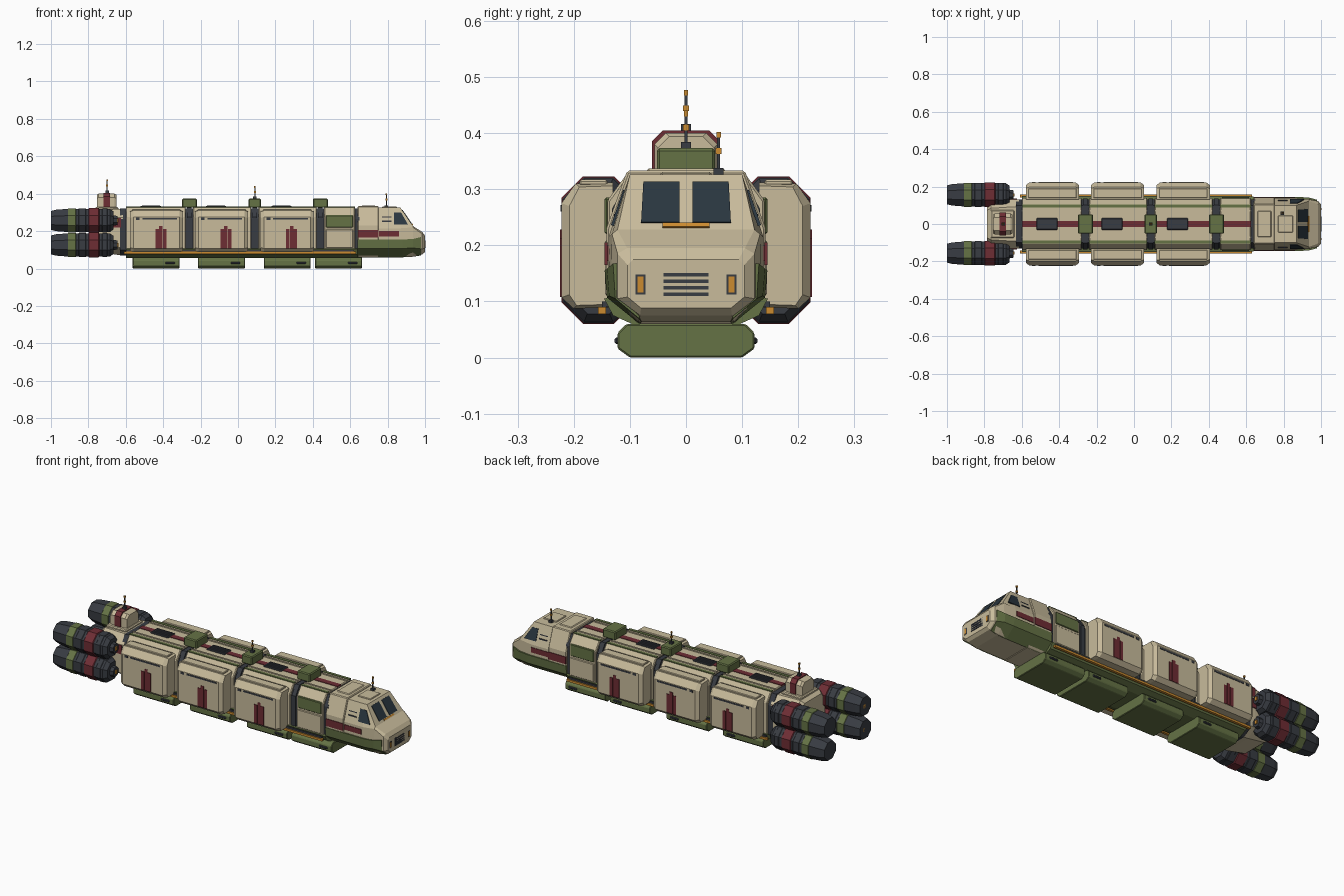
import bpy, bmesh, math
from mathutils import Vector

if "Cube" in bpy.data.objects:
    bpy.data.objects.remove(bpy.data.objects["Cube"])

def mat(name, c):
    m = bpy.data.materials.new(name)
    m.diffuse_color = (*c, 1)
    m.use_nodes = True
    m.node_tree.nodes["Principled BSDF"].inputs["Base Color"].default_value = m.diffuse_color
    return m

BEIGE = mat("beige", (.58, .50, .33))
GREEN = mat("green", (.13, .17, .06))
RED = mat("dark_red", (.155, .026, .034))
DARK = mat("dark_metal", (.04, .045, .055))
GLASS = mat("glass", (.023, .037, .05))
ORANGE = mat("orange", (.6, .26, .03))

def finish(name, bm, m, mirror=False, bevel=0):
    bmesh.ops.recalc_face_normals(bm, faces=bm.faces)
    me = bpy.data.meshes.new(name)
    bm.to_mesh(me)
    bm.free()
    me.materials.append(m)
    ob = bpy.data.objects.new(name, me)
    bpy.context.collection.objects.link(ob)
    if bevel:
        b = ob.modifiers.new("bevel", "BEVEL")
        b.width, b.segments = bevel, 1
    if mirror:
        md = ob.modifiers.new("mirror", "MIRROR")
        md.use_axis = (False, True, False)
        md.use_mirror_merge = False
    return ob

def loft(name, sections, m, mirror=False, bevel=0):
    """Skin rings of (y, z) points placed along x."""
    bm = bmesh.new()
    rings = [[bm.verts.new((x, y, z)) for y, z in pts] for x, pts in sections]
    for a, b in zip(rings, rings[1:]):
        for i in range(len(a)):
            j = (i + 1) % len(a)
            bm.faces.new((a[i], a[j], b[j], b[i]))
    bm.faces.new(rings[0])
    bm.faces.new(rings[-1])
    return finish(name, bm, m, mirror, bevel)

def sym(half):
    return half + [(-y, z) for y, z in reversed(half)]

def box(name, x, y, z, m, mirror=False, bevel=0):
    bm = bmesh.new()
    bmesh.ops.create_cube(bm, size=1)
    for v in bm.verts:
        v.co = Vector([(r[0] + r[1]) / 2 + c * (r[1] - r[0]) for r, c in zip((x, y, z), v.co)])
    return finish(name, bm, m, mirror, bevel)

def plate(name, pts, m, t=.004, mirror=False):
    """Thin panel through a planar outline."""
    p = [Vector(q) for q in pts]
    n = (p[1] - p[0]).cross(p[2] - p[0]).normalized() * t
    bm = bmesh.new()
    a = [bm.verts.new(q - n) for q in p]
    b = [bm.verts.new(q + n) for q in p]
    bm.faces.new(a)
    bm.faces.new(b)
    for i in range(len(p)):
        j = (i + 1) % len(p)
        bm.faces.new((a[i], a[j], b[j], b[i]))
    return finish(name, bm, m, mirror)

def octo(cy, cz, r):
    k = r / math.cos(math.pi / 8)
    return [(cy + k * math.cos((i + .5) * math.pi / 4), cz + k * math.sin((i + .5) * math.pi / 4)) for i in range(8)]

def drum(name, y, z, xr, m, mirror=True):
    return loft(name, [(x, octo(y, z, r)) for x, r in xr], m, mirror)

# Central hull: dark core with shell segments over it
core = sym([(.08, .07), (.132, .1), (.132, .265), (.1, .32)])
shell = sym([(.08, .085), (.14, .1), (.14, .28), (.105, .328)])
loft("hull_core", [(-.63, core), (.65, core)], DARK)
keel = sym([(.085, .055), (.13, .075), (.146, .105), (.1, .115)])
loft("green_keel", [(-.6, keel), (.64, keel)], GREEN)
for i, (a, b) in enumerate([(-.6, -.28), (-.24, .07), (.11, .42), (.46, .625)]):
    loft(f"hull_shell_{i}", [(a, shell), (b, shell)], BEIGE, bevel=.004)
    plate(f"shoulder_stripe_{i}", [(a, .088, .328), (b, .088, .328), (b, .104, .328), (a, .104, .328)], GREEN, .003, True)
    box(f"roof_stripe_{i}", (a, b), (-.016, .016), (.32, .331), RED)
    box(f"roof_rail_{i}", (a, b), (.066, .074), (.32, .332), BEIGE, True)
box("bay_panel", (.47, .615), (.13, .145), (.22, .285), GREEN, True, .003)
box("bay_lower_panel", (.47, .615), (.13, .144), (.11, .21), BEIGE, True, .003)
box("side_rail", (-.61, .63), (.143, .157), (.078, .09), ORANGE, True)
box("side_rail_mount", (-.6, .62), (.13, .15), (.09, .1), DARK, True)

# Rib rings with equipment boxes on the roof
for i, x in enumerate([-.26, .09, .44]):
    rib = sym([(.08, .08), (.137, .1), (.137, .275), (.102, .325)])
    loft(f"rib_{i}", [(x - .012, rib), (x + .012, rib)], DARK)
    w = .033 if i == 1 else .04
    box(f"roof_box_{i}", (x - w, x + w), (-.052, .052), (.325, .373), GREEN, bevel=.005)

# Side cargo pods with door, slot and roof grille
pod = [(.13, .09), (.2, .087), (.222, .107), (.222, .275), (.197, .31), (.13, .312)]
pod_end = [(.13, .095), (.195, .093), (.208, .112), (.208, .27), (.19, .304), (.13, .306)]
for i, x in enumerate([-.436, -.088, .263]):
    loft(f"cargo_pod_{i}", [(x - .142, pod_end), (x - .124, pod), (x + .124, pod), (x + .142, pod_end)], BEIGE, True)
    box(f"pod_lid_{i}", (x - .13, x + .13), (.14, .19), (.306, .317), BEIGE, True, .003)
    for k, top in enumerate([.212, .228, .212]):
        xa = x - .006 + k * .02
        box(f"pod_door_{i}_{k}", (xa, xa + .0185), (.215, .2245), (.108, top), RED, True)
    box(f"pod_slot_{i}", (x - .075, x + .11), (.215, .2235), (.262, .271), DARK, True)
    box(f"pod_tag_{i}", (x - .11, x - .09), (.215, .2235), (.26, .272), DARK, True)
    gx = x - .03
    box(f"roof_grille_{i}", (gx - .056, gx + .056), (-.031, .031), (.32, .334), DARK, bevel=.003)
    for k in range(4):
        y = -.021 + k * .014
        box(f"roof_grille_bar_{i}_{k}", (gx - .048, gx + .048), (y - .003, y + .003), (.33, .337), DARK)

# Belly containers
belly = sym([(.1, 0), (.122, .016), (.122, .044), (.106, .06)])
for i, x in enumerate([-.438, -.088, .263, .538]):
    loft(f"belly_box_{i}", [(x - .125, belly), (x + .125, belly)], GREEN, bevel=.003)
    box(f"belly_handle_{i}", (x + .05, x + .1), (.118, .127), (.024, .036), DARK, True, .003)

# Cockpit: collar, cab and nose
def cab(b, zb, w, zl, u, zw, t, zt):
    return sym([(b, zb), (w, zl), (u, zw), (t, zt)])
full = cab(.085, .063, .138, .115, .138, .215, .1, .326)
collar = cab(.085, .06, .142, .115, .142, .23, .105, .333)
loft("cab_collar", [(.64, collar), (.752, collar)], BEIGE, bevel=.004)
loft("cockpit", [(.75, full), (.868, full),
                 (.935, cab(.085, .063, .134, .113, .132, .22, .122, .228)),
                 (.985, cab(.082, .075, .122, .105, .122, .185, .105, .195)),
                 (1.0, cab(.08, .088, .104, .108, .104, .165, .094, .175))], BEIGE)
skirt = [(.083, .06), (.141, .107), (.145, .155), (.125, .155), (.08, .08)]
nose_skirt = [(.084, .07), (.126, .105), (.13, .168), (.11, .168), (.08, .09)]
loft("cab_skirt", [(.64, skirt), (.88, skirt), (.935, [(y - .004, z + .003) for y, z in skirt]), (.978, nose_skirt)], GREEN, True)
box("collar_stripe", (.642, .75), (.13, .1455), (.165, .205), RED, True)
box("cab_stripe", (.755, .86), (.13, .141), (.172, .2), RED, True)
box("cab_roof_hatch", (.66, .735), (-.07, .07), (.325, .337), BEIGE, bevel=.004)
box("cab_roof_panel", (.77, .85), (-.045, .045), (.32, .331), BEIGE, bevel=.003)
for k in range(2):
    box(f"cab_vent_{k}", (.77, .82), (.12, .128 - k * .008), (.25 + k * .022, .256 + k * .022), DARK, True)

def slope(f, y):  # point on the windshield plane
    return (.868 + .067 * f, y, .326 - .098 * f)
plate("windshield", [slope(.14, .012), slope(.14, .076), slope(.88, .08), slope(.88, .012)], GLASS, .003, True)
plate("windshield_sill", [slope(.9, -.042), slope(.9, .042), slope(.97, .042), slope(.97, -.042)], ORANGE, .005)
plate("cab_side_window", [(.835, .131, .235), (.908, .131, .235), (.872, .109, .298), (.835, .109, .298)], GLASS, .003, True)
box("nose_grille", (.985, 1.0), (-.051, .051), (.103, .158), DARK, bevel=.003)
for k in range(4):
    z = .113 + k * .0115
    box(f"nose_grille_bar_{k}", (.99, 1.002), (-.04, .04), (z - .003, z + .003), DARK)
box("headlamp_frame", (.985, 1.001), (.072, .09), (.112, .148), DARK, True)
box("headlamp", (.985, 1.003), (.076, .086), (.116, .144), ORANGE, True)

# Tail block carrying the engines
def tail(w, lo, hi):
    return sym([(w * .6, lo), (w, lo + .04), (w, hi - .045), (w * .7, hi)])
loft("tail_block", [(-.785, tail(.105, .11, .3)), (-.765, tail(.12, .095, .315)),
                    (-.66, tail(.13, .075, .317)), (-.615, tail(.132, .07, .317))], BEIGE)
box("tail_stripe", (-.665, -.625), (.12, .135), (.22, .27), RED, True)
box("tail_deck", (-.765, -.64), (-.075, .075), (.31, .328), BEIGE, bevel=.005)

# Four ringed engine drums
for i, z in enumerate([.126, .257]):
    y = .156
    drum(f"engine_body_{i}", y, z, [(-.97, .034), (-1.0, .04), (-1.0, .05), (-.975, .057), (-.91, .062), (-.74, .062),
                                    (-.685, .062), (-.665, .048)][1:], DARK)
    drum(f"engine_green_ring_{i}", y, z, [(-.912, .06), (-.908, .064), (-.868, .064), (-.864, .06)], GREEN)
    drum(f"engine_dark_ring_{i}", y, z, [(-.855, .06), (-.85, .064), (-.815, .064), (-.81, .06)], DARK)
    drum(f"engine_red_ring_{i}", y, z, [(-.802, .06), (-.797, .066), (-.745, .066), (-.74, .06)], RED)
    drum(f"engine_front_ring_{i}", y, z, [(-.728, .06), (-.724, .064), (-.7, .064), (-.696, .06)], DARK)
    drum(f"engine_inlet_{i}", y, z, [(-.68, .03), (-.645, .024)], DARK)
    box(f"engine_inlet_lamp_{i}", (-.67, -.64), (y - .008, y + .008), (z - .01, z + .01), ORANGE, True)
    box(f"engine_exhaust_{i}", (-1.0, -.98), (y - .018, y + .018), (z - .01, z + .01), ORANGE, True)
    box(f"engine_strut_{i}", (-.76, -.68), (.08, .12), (z - .025, z + .025), DARK, True)

# Tail turret housing
def hood(g):
    return sym([(.056 + g, .324), (.056 + g, .38 + g), (.036 + g, .4 + g)])
loft("turret_housing", [(-.755, hood(-.006)), (-.745, hood(0)), (-.66, hood(0)), (-.65, hood(-.006))], BEIGE)
loft("turret_band", [(-.72, hood(.005)), (-.685, hood(.005))], RED)

# Antennas
def antenna(name, x, y, z0, z1):
    for part, w, a, b, m in [("base", .009, z0, z0 + .014, DARK), ("rod", .0025, z0, z1, DARK),
                             ("joint", .005, z0 + (z1 - z0) * .5, z0 + (z1 - z0) * .5 + .01, ORANGE),
                             ("tip", .004, z1 - .01, z1, ORANGE)]:
        box(f"{name}_{part}", (x - w, x + w), (y - w, y + w), (a, b), m)
antenna("turret_antenna", -.7, 0, .402, .477)
antenna("roof_antenna", .09, 0, .37, .44)
antenna("cab_antenna", .793, .058, .324, .402)
